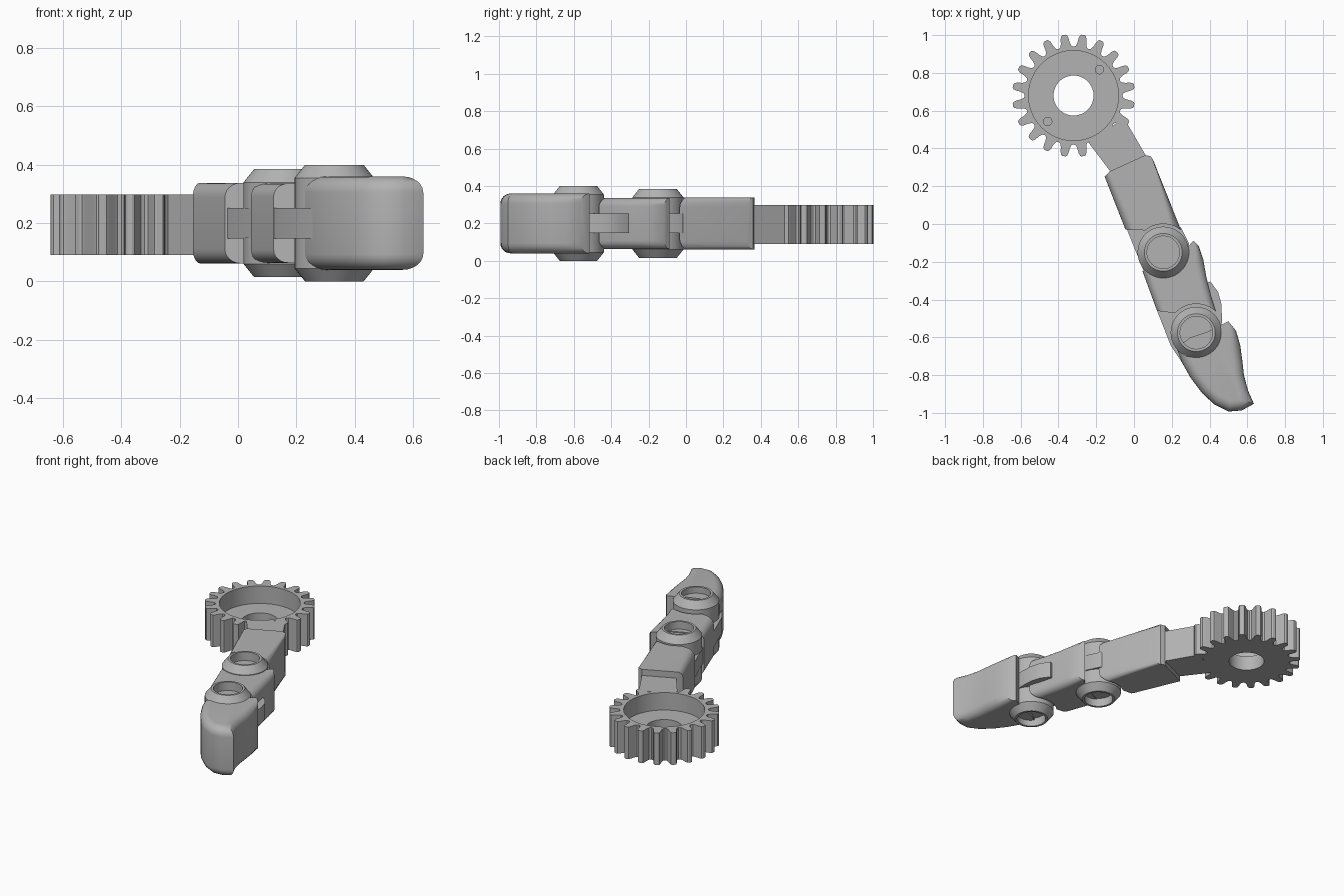
import bpy, bmesh
from math import sin, cos, pi, radians
from mathutils import Matrix

cube = bpy.data.objects.get("Cube")
if cube:
    bpy.data.objects.remove(cube, do_unlink=True)

grey = bpy.data.materials.new("plain_grey")
grey.use_nodes = True
grey.diffuse_color = (0.45, 0.45, 0.45, 1)
grey.node_tree.nodes["Principled BSDF"].inputs["Base Color"].default_value = (0.45, 0.45, 0.45, 1)

MID = 0.2                      # height of the hinge mid plane
GEAR = (-0.32, 0.68)
KNUCKLE = (0.155, -0.15)
TIP_JOINT = (0.33, -0.575)


def finish(name, bm):
    bmesh.ops.recalc_face_normals(bm, faces=bm.faces)
    mesh = bpy.data.meshes.new(name)
    bm.to_mesh(mesh)
    bm.free()
    mesh.materials.append(grey)
    ob = bpy.data.objects.new(name, mesh)
    bpy.context.collection.objects.link(ob)
    return ob


def activate(ob):
    bpy.ops.object.select_all(action='DESELECT')
    ob.select_set(True)
    bpy.context.view_layer.objects.active = ob


def smooth(ob):
    activate(ob)
    bpy.ops.object.shade_smooth_by_angle(angle=radians(32))


def prism(name, pts, z0, z1, rounded=(), radius=0.0):
    """Extruded outline; the listed outline edges get rounded rims."""
    bm = bmesh.new()
    low = [bm.verts.new((x, y, z0)) for x, y in pts]
    high = [bm.verts.new((x, y, z1)) for x, y in pts]
    bm.faces.new(low)
    bm.faces.new(high)
    n = len(pts)
    for i in range(n):
        j = (i + 1) % n
        bm.faces.new((low[i], low[j], high[j], high[i]))
    bmesh.ops.recalc_face_normals(bm, faces=bm.faces)
    rims = [bm.edges.get((ring[i], ring[(i + 1) % n])) for ring in (low, high) for i in rounded]
    if rims:
        bmesh.ops.bevel(bm, geom=rims, offset=radius, segments=6, profile=0.5,
                        affect='EDGES', clamp_overlap=False)
    return finish(name, bm)


def circle(c, r, n=64):
    return [(c[0] + r * cos(2 * pi * i / n), c[1] + r * sin(2 * pi * i / n)) for i in range(n)]


def cut(ob, centre, r, z0, z1):
    """Remove a cylinder from an object."""
    cutter = prism("cutter", circle(centre, r), z0, z1)
    cutter.hide_render = True
    mod = ob.modifiers.new("cut", 'BOOLEAN')
    mod.operation = 'DIFFERENCE'
    mod.solver = 'EXACT'
    mod.object = cutter
    activate(ob)
    bpy.ops.object.modifier_apply(modifier=mod.name)
    bpy.data.objects.remove(cutter, do_unlink=True)


def hinge_cup(name, centre, top, side):
    """Tapered hinge boss with a recessed face, above or below the mid plane."""
    profile = [(0, 0.05), (0.136, 0.05), (0.136, top - 0.045), (0.1, top),
               (0.086, top), (0.086, top - 0.055), (0, top - 0.055)]
    bm = bmesh.new()
    vs = [bm.verts.new((r, 0, z)) for r, z in profile]
    es = [bm.edges.new(p) for p in zip(vs, vs[1:])]
    bmesh.ops.spin(bm, geom=vs + es, cent=(0, 0, 0), axis=(0, 0, 1), angle=2 * pi, steps=48)
    bmesh.ops.remove_doubles(bm, verts=bm.verts, dist=0.0002)
    bmesh.ops.transform(bm, verts=bm.verts,
                        matrix=Matrix.Translation((*centre, MID)) @ Matrix.Diagonal((1, 1, side, 1)))
    smooth(finish(name, bm))


# Gear wheel with rounded teeth, dished top, bore and two pin holes
tooth = [(-9, 0.258), (-6.4, 0.264), (-4.9, 0.28), (-4.0, 0.305), (-2.9, 0.32),
         (-1.5, 0.325), (1.5, 0.325), (2.9, 0.32), (4.0, 0.305), (4.9, 0.28), (6.4, 0.264)]
outline = []
for k in range(20):
    for a, r in tooth:
        t = radians(9 + 18 * k + a)
        outline.append((GEAR[0] + r * cos(t), GEAR[1] + r * sin(t)))
gear = prism("gear_wheel", outline, 0.09, 0.298)
cut(gear, GEAR, 0.238, 0.185, 0.4)
cut(gear, GEAR, 0.106, 0.0, 0.4)
for s in (1, -1):
    cut(gear, (GEAR[0] + 0.137 * s, GEAR[1] + 0.137 * s), 0.022, 0.14, 0.4)
smooth(gear)

# Arm joining the gear to the first segment
prism("gear_arm", [(-0.24, 0.43), (-0.13, 0.285), (0.0, 0.22), (0.07, 0.35),
                   (-0.035, 0.53), (-0.06, 0.56), (-0.138, 0.5)], 0.09, 0.298)

# First finger segment, hollowed around the knuckle
base = prism("base_segment", [(-0.155, 0.25), (-0.045, -0.03), (0.252, -0.04),
                              (0.105, 0.33), (0.09, 0.358), (0.06, 0.365), (-0.13, 0.278)],
             0.062, 0.338, (0, 2), 0.05)
cut(base, KNUCKLE, 0.15, -0.1, 0.5)
smooth(base)

# Middle segment with a rear spur, hollowed around the tip joint
middle = prism("middle_segment", [(0.315, -0.088), (0.25, -0.16), (0.045, -0.25), (0.122, -0.46),
                                  (0.24, -0.475), (0.44, -0.48), (0.408, -0.38), (0.383, -0.28),
                                  (0.367, -0.19), (0.342, -0.115)],
               0.064, 0.336, (2, 5, 6, 7, 8), 0.045)
cut(middle, TIP_JOINT, 0.152, -0.1, 0.5)
smooth(middle)

# Curved fingertip
tip = prism("fingertip", [(0.5, -0.515), (0.39, -0.57), (0.3, -0.6), (0.225, -0.655), (0.255, -0.735),
                          (0.3, -0.815), (0.36, -0.895), (0.425, -0.955), (0.5, -0.993),
                          (0.57, -0.987), (0.635, -0.952), (0.603, -0.88), (0.582, -0.8),
                          (0.573, -0.72), (0.562, -0.64), (0.54, -0.565)],
            0.04, 0.36, range(3, 15), 0.055)
smooth(tip)

# Flat hinge tongues held between the cups
smooth(prism("knuckle_tongue", [(-0.045, -0.01), (0.06, -0.27), (0.085, -0.31), (0.16, -0.3),
                                (0.25, -0.25), (0.292, -0.17), (0.29, -0.1), (0.25, -0.02),
                                (0.15, 0.04)], 0.148, 0.252))
smooth(prism("tip_tongue", [(0.115, -0.44), (0.195, -0.645), (0.255, -0.735), (0.33, -0.72),
                            (0.43, -0.67), (0.46, -0.6), (0.466, -0.5), (0.462, -0.42),
                            (0.445, -0.36), (0.405, -0.305), (0.35, -0.32), (0.24, -0.38)],
             0.148, 0.252))

# Hinge cups above and below each joint
for label, centre, top in (("knuckle", KNUCKLE, 0.185), ("tip_joint", TIP_JOINT, 0.2)):
    hinge_cup(label + "_upper_cup", centre, top, 1)
    hinge_cup(label + "_lower_cup", centre, top, -1)
